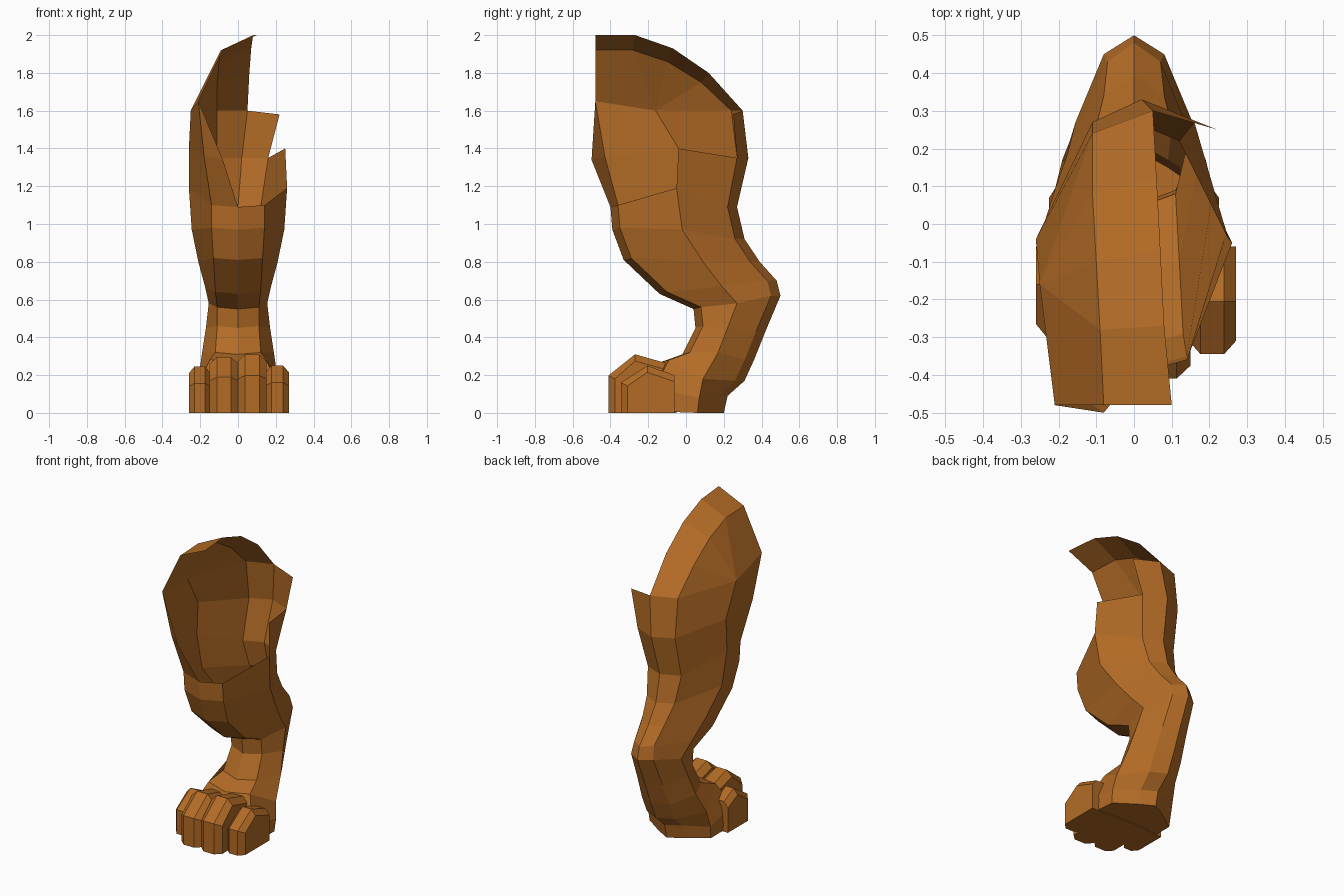
import bpy, bmesh

if "Cube" in bpy.data.objects:
    bpy.data.objects.remove(bpy.data.objects["Cube"])

fur = bpy.data.materials.new("tawny brown")
fur.diffuse_color = (0.45, 0.148, 0.019, 1)
fur.use_nodes = True
fur.node_tree.nodes["Principled BSDF"].inputs["Base Color"].default_value = fur.diffuse_color


def finish(bm, name):
    bmesh.ops.remove_doubles(bm, verts=bm.verts, dist=0.0005)
    bmesh.ops.recalc_face_normals(bm, faces=bm.faces)
    me = bpy.data.meshes.new(name)
    bm.to_mesh(me)
    bm.free()
    me.materials.append(fur)
    ob = bpy.data.objects.new(name, me)
    bpy.context.collection.objects.link(ob)
    return ob


def strip(bm, a, b):
    """Skin two vertex columns of equal length."""
    for i in range(len(a) - 1):
        quad = []
        for v in (a[i], a[i + 1], b[i + 1], b[i]):
            if v not in quad:
                quad.append(v)
        bm.faces.new(quad)


# Leg: rows of front (y, z, half width), side (y, z, half width), back (y, z, half width)
rows = [
    ((-0.25, 0.00, 0.23), (0.06, 0.00, 0.22), (0.20, 0.00, 0.09)),
    ((-0.21, 0.12, 0.22), (0.07, 0.08, 0.225), (0.22, 0.09, 0.09)),
    ((-0.13, 0.27, 0.15), (0.09, 0.18, 0.21), (0.31, 0.17, 0.10)),
    ((-0.02, 0.31, 0.12), (0.17, 0.32, 0.19), (0.36, 0.28, 0.10)),
    ((0.05, 0.45, 0.11), (0.22, 0.45, 0.17), (0.42, 0.43, 0.09)),
    ((0.04, 0.55, 0.11), (0.27, 0.58, 0.155), (0.50, 0.62, 0.08)),
    ((-0.14, 0.63, 0.12), (0.19, 0.67, 0.175), (0.48, 0.70, 0.07)),
    ((-0.33, 0.81, 0.13), (0.09, 0.80, 0.21), (0.39, 0.80, 0.08)),
    ((-0.39, 0.97, 0.14), (-0.02, 0.97, 0.245), (0.31, 0.92, 0.10)),
    ((-0.40, 1.09, 0.14), (-0.05, 1.19, 0.26), (0.27, 1.09, 0.12)),
]
bm = bmesh.new()
rings = []
for (fy, fz, fw), (my, mz, mw), (by, bz, bw) in rows:
    pts = [(0, fy, fz), (-fw, fy + 0.04, fz + 0.01), (-mw, my, mz), (-bw, by - 0.05, bz),
           (0, by, bz), (bw, by - 0.05, bz), (mw, my, mz), (fw, fy + 0.04, fz + 0.01)]
    rings.append([bm.verts.new(p) for p in pts])
for a, b in zip(rings, rings[1:]):
    strip(bm, a + a[:1], b + b[:1])
bm.faces.new(rings[0])

# Open thigh shell, grown from the top ring
front, front_l, side_l, back_l, back, back_r, side_r, front_r = rings[-1]


def column(start, pts):
    return [start] + [bm.verts.new(p) for p in pts]


c_front = column(front, [(-0.08, -0.50, 1.34), (-0.21, -0.48, 1.65)])
c_front_l = column(front_l, [(-0.18, -0.43, 1.36)]) + [c_front[2]]
c_side = column(side_l, [(-0.26, -0.04, 1.40), (-0.25, -0.16, 1.60)])
c_back_l = column(back_l, [(-0.11, 0.27, 1.35), (-0.11, 0.24, 1.60), (-0.11, 0.08, 1.75),
                           (-0.10, -0.10, 1.86), (-0.09, -0.28, 1.92), (-0.08, -0.48, 1.92)])
c_back = column(back, [(0.02, 0.33, 1.35), (0.05, 0.30, 1.60), (0.06, 0.12, 1.80),
                       (0.07, -0.07, 1.93), (0.08, -0.27, 2.00), (0.10, -0.48, 2.00)])
c_back_r = column(back_r, [(0.16, 0.27, 1.35), (0.22, 0.25, 1.58)])
c_side_r = column(side_r, [(0.25, -0.04, 1.40)])
strip(bm, c_front, c_front_l)
strip(bm, c_front_l, c_side)
strip(bm, c_side, c_back_l[:3])
strip(bm, c_back_l, c_back)
strip(bm, c_back[:3], c_back_r)
strip(bm, c_back_r[:2], c_side_r)
for a, b in zip(c_back_l[2:5], c_back_l[3:6]):          # outer hip fan
    bm.faces.new((c_side[2], a, b))
bm.faces.new((c_side[2], c_back_l[5], c_back_l[6], c_front[2]))
finish(bm, "hind_leg")


# Toes: faceted side profile swept across with lowered edges
def toe(name, x0, x1, y, z, back_y):
    bm = bmesh.new()
    d = (x1 - x0) * 0.25
    cols = []
    for x, e in ((x0, 0.035), (x0 + d, 0), (x1 - d, 0), (x1, 0.035)):
        prof = [(back_y, 0), (y + e, 0), (y + e, z * 0.64 - e * 0.5), (y + 0.14, z - e), (back_y, z * 0.8 - e)]
        cols.append([bm.verts.new((x, py, pz)) for py, pz in prof])
    for a, b in zip(cols, cols[1:]):
        strip(bm, a + a[:1], b + b[:1])
    bm.faces.new(cols[0])
    bm.faces.new(cols[-1])
    finish(bm, name)


toe("outer_toe", -0.26, -0.145, -0.30, 0.245, -0.06)
toe("outer_middle_toe", -0.15, 0.0, -0.40, 0.295, -0.05)
toe("inner_middle_toe", 0.0, 0.15, -0.41, 0.31, -0.05)
toe("inner_toe", 0.145, 0.27, -0.345, 0.25, -0.06)
